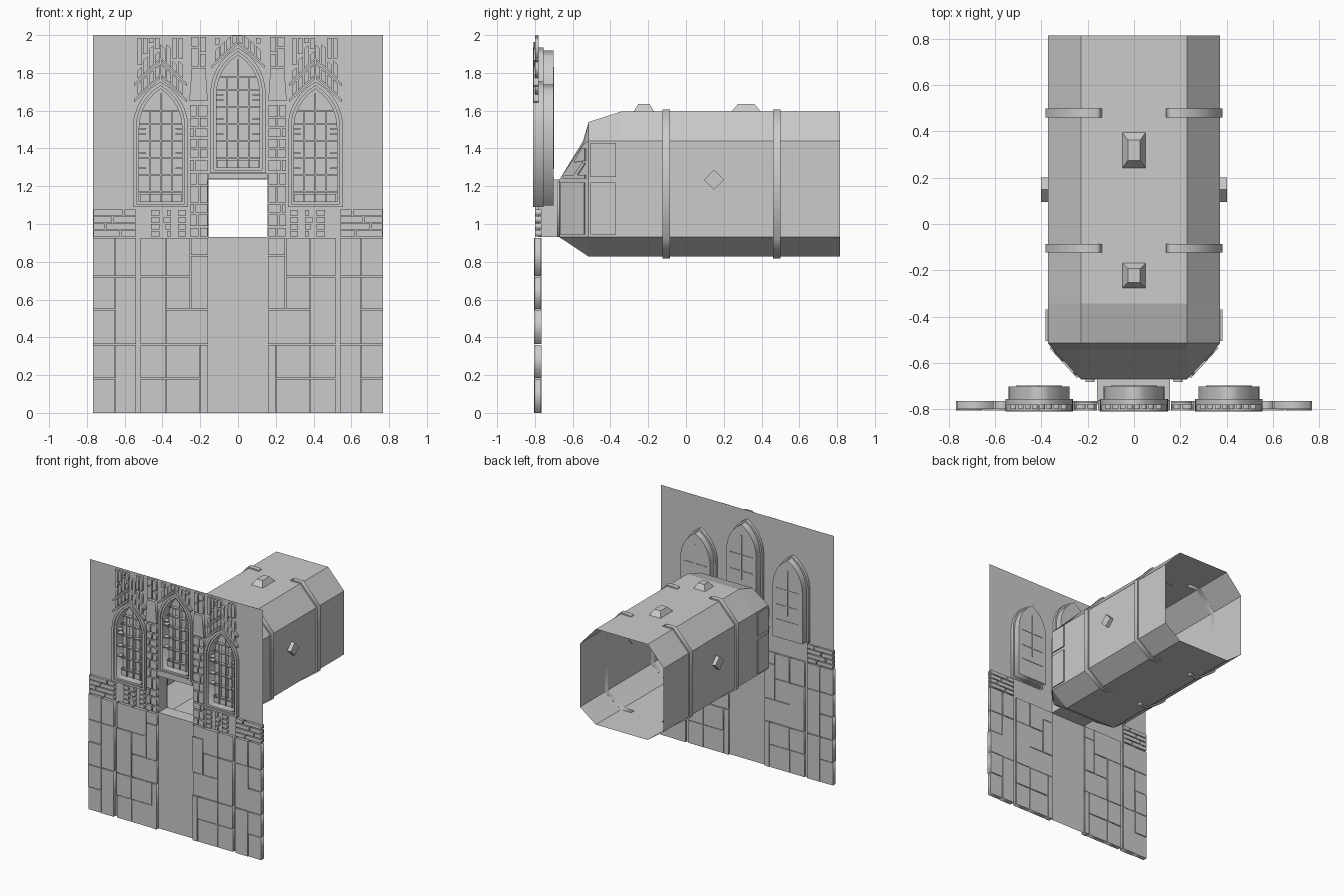
import bpy, bmesh, math, random
from mathutils import Vector

random.seed(4)
cube = bpy.data.objects.get("Cube")
if cube:
    bpy.data.objects.remove(cube)

stone = bpy.data.materials.new("grey stone")
stone.use_nodes = True
stone.diffuse_color = (0.6, 0.6, 0.6, 1)
stone.node_tree.nodes["Principled BSDF"].inputs["Base Color"].default_value = (0.6, 0.6, 0.6, 1)


def plate(name, loops, y0, y1):
    """Closed outlines in x-z, nested ones cut holes, extruded from y0 to y1."""
    cu = bpy.data.curves.new(name, "CURVE")
    cu.dimensions, cu.fill_mode = "2D", "BOTH"
    cu.extrude = abs(y1 - y0) / 2
    for loop in loops:
        sp = cu.splines.new("POLY")
        sp.points.add(len(loop) - 1)
        for p, (x, z) in zip(sp.points, loop):
            p.co = (x, z, 0, 1)
        sp.use_cyclic_u = True
    ob = bpy.data.objects.new(name, cu)
    bpy.context.collection.objects.link(ob)
    ob.location.y = (y0 + y1) / 2
    ob.rotation_euler.x = math.pi / 2
    cu.materials.append(stone)
    bpy.ops.object.select_all(action="DESELECT")
    ob.select_set(True)
    bpy.context.view_layer.objects.active = ob
    bpy.ops.object.convert(target="MESH")
    return bpy.context.object


def finish(name, bm):
    bmesh.ops.remove_doubles(bm, verts=bm.verts, dist=0.0005)
    bmesh.ops.recalc_face_normals(bm, faces=bm.faces)
    me = bpy.data.meshes.new(name)
    bm.to_mesh(me)
    bm.free()
    me.materials.append(stone)
    ob = bpy.data.objects.new(name, me)
    bpy.context.collection.objects.link(ob)


def loft(name, rings, closed=True, caps=False):
    bm = bmesh.new()
    vs = [[bm.verts.new(p) for p in r] for r in rings]
    n = len(vs[0])
    for a, b in zip(vs, vs[1:]):
        for i in range(n if closed else n - 1):
            j = (i + 1) % n
            bm.faces.new((a[i], a[j], b[j], b[i]))
    if caps:
        bm.faces.new(vs[0])
        bm.faces.new(vs[-1])
    finish(name, bm)


def slab(name, pts, normal, depth):
    """Flat panel through a sloping surface, standing proud on both sides."""
    n = Vector(normal).normalized() * depth
    loft(name, [[Vector(p) - n for p in pts], [Vector(p) + n for p in pts]], caps=True)


def rect(x0, x1, z0, z1):
    return [(x0, z0), (x1, z0), (x1, z1), (x0, z1)]


def mirror(loops):
    return [[(-x, z) for x, z in reversed(l)] for l in loops]


# Pointed arch
SPRING, RISE, WIDTH = 0.42, 0.24, 0.143
OFF = (RISE ** 2 - WIDTH ** 2) / (2 * WIDTH)


def half_width(h, w):
    return w if h <= SPRING else math.sqrt(max((OFF + w) ** 2 - (h - SPRING) ** 2, 0)) - OFF


def arch(cx, z0, w, lift=0.0):
    top = math.sqrt((OFF + w) ** 2 - OFF ** 2)
    side = [(half_width(SPRING + top * i / 7, w), SPRING + top * i / 7) for i in range(7)]
    right = [(w, lift)] + side
    pts = right + [(0, SPRING + top)] + [(-x, h) for x, h in reversed(right)]
    return [(cx + x, z0 + h) for x, h in pts]


WINDOWS = {"centre": (0, 1.27), "left": (0.41, 1.09), "right": (-0.41, 1.09)}
WALL = -0.78
DOOR = rect(-0.16, 0.155, 0.93, 1.235)

# Wall sheet with door and window openings
plate("wall", [rect(-0.768, 0.768, 0, 2), DOOR] +
      [arch(cx, z, 0.126, 0.01) for cx, z in WINDOWS.values()], WALL, WALL)

for side, (cx, z) in WINDOWS.items():
    # Stepped frame, deep jamb and pane
    plate(side + "_window_frame", [arch(cx, z, 0.146), arch(cx, z, 0.128, 0.016)], -0.81, -0.755)
    plate(side + "_window_jamb", [arch(cx, z, 0.132, 0.008), arch(cx, z, 0.113, 0.03)], -0.798, -0.71)
    plate(side + "_window_pane", [arch(cx, z, 0.132, 0.008)], -0.715, -0.702)
    # Tracery
    vert = [rect(cx + x - 0.004, cx + x + 0.004, z + 0.03, z + t)
            for x, t in ((-0.058, 0.5), (0, 0.6), (0.058, 0.5))]
    plate(side + "_window_mullions", vert, -0.745, -0.712)
    bars = []
    for h in (0.08, 0.17, 0.26, 0.35, 0.44, 0.51):
        w = half_width(h, 0.113)
        bars.append(rect(cx - w, cx + w, z + h - 0.004, z + h + 0.004))
    plate(side + "_window_transoms", bars, -0.74, -0.712)
    clips = [rect(cx + s * 0.1 - 0.022, cx + s * 0.1 + 0.022, z + h, z + h + 0.008)
             for s in (-1, 1) for h in (0.2, 0.28, 0.38, 0.41)]
    plate(side + "_window_clips", clips, -0.79, -0.75)
    plate(side + "_window_tray", [rect(cx - 0.11, cx + 0.11, z + 0.03, z + 0.07)], -0.735, -0.71)
    plate(side + "_window_back_cross", [rect(cx - 0.004, cx + 0.004, z + 0.2, z + 0.56)], -0.703, -0.698)
    plate(side + "_window_back_bars", [rect(cx - 0.1, cx + 0.1, z + h, z + h + 0.006)
                                       for h in (0.15, 0.27, 0.4)], -0.703, -0.698)

    # Chevron hood mouldings and the vertical stones above them
    def hood(x, rise):
        return min(z + 0.68 + rise - 0.9 * abs(x - cx), 1.998)
    for k, rise in enumerate((0, 0.085)):
        if k and not cx:
            continue
        for s in (-1, 1):
            xs = (cx + s * 0.002, cx + s * 0.14)
            low = [(x, hood(x, rise)) for x in xs]
            high = [(x, hood(x, rise + 0.016)) for x in reversed(xs)]
            plate(side + "_hood_moulding", [low + high], -0.808, WALL)
    stones = []
    for i in range(8):
        a = cx - 0.123 + i * 0.031
        b = a + 0.024
        spans = [(0.022, 0.078)] + ([(0.108, 0.15 + 0.03 * (i % 3))] if cx else [])
        for lo, hi in spans:
            stones.append([(a, hood(a, lo)), (b, hood(b, lo)), (b, hood(b, hi)), (a, hood(a, hi))])
        base = max(hood(a, spans[-1][1]), hood(b, spans[-1][1])) + 0.012
        if base < 1.96:
            stones.append(rect(a, b, base, 1.985))
    stones = [q for q in stones if max(p[1] for p in q) - min(p[1] for p in q) > 0.012
              and q[2][1] > q[1][1] + 0.008 and q[3][1] > q[0][1] + 0.008]
    plate(side + "_hood_stones", stones, -0.8, WALL)

# Door lintel
plate("door_lintel", [rect(-0.155, 0.155, 1.237, 1.268)], -0.805, -0.76)

# Piers of paired stones between the windows
pier = []
z = 0.935
row = 0
while z < 1.64:
    h = random.choice((0.045, 0.06, 0.085))
    split = 0.2 + 0.012 * (row % 3)
    pier += [rect(0.162, split, z, z + h), rect(split + 0.008, 0.255, z, z + h)]
    z += h + 0.01
    row += 1
pier += [rect(0.17, 0.2, 1.835, 1.9), rect(0.17, 0.2, 1.91, 1.99),
         rect(0.21, 0.25, 1.835, 1.93), rect(0.21, 0.25, 1.94, 1.99)]
cap = [[(0.16, z + 0.01), (0.258, z + 0.01), (0.245, 1.825), (0.172, 1.825)]]
# Small stones under the side windows and low courses beside them
apron = [rect(x, x + w, 0.935 + 0.037 * r, 0.964 + 0.037 * r) for r in range(4)
         for x, w in ((0.275, 0.042), (0.355, 0.02 + 0.01 * (r % 3)), (0.415, 0.045))]
courses = []
for r in range(4):
    s = (0.62, 0.7, 0.66, 0.6)[r]
    courses += [rect(0.54, s, 0.935 + 0.037 * r, 0.965 + 0.037 * r),
                rect(s + 0.008, 0.765, 0.935 + 0.037 * r, 0.965 + 0.037 * r)]
# Lower cladding panels: x0, x1, z0, z1
PANELS = [(0.54, 0.65, 0, 0.36), (0.655, 0.768, 0, 0.18), (0.655, 0.768, 0.185, 0.36),
          (0.54, 0.65, 0.365, 0.72), (0.655, 0.768, 0.365, 0.545), (0.655, 0.768, 0.55, 0.72),
          (0.54, 0.65, 0.725, 0.925), (0.655, 0.768, 0.725, 0.925),
          (0.16, 0.2, 0, 0.36), (0.205, 0.38, 0, 0.18), (0.205, 0.38, 0.185, 0.36),
          (0.385, 0.515, 0, 0.18), (0.385, 0.515, 0.185, 0.36),
          (0.16, 0.38, 0.365, 0.545), (0.16, 0.25, 0.55, 0.83), (0.255, 0.38, 0.55, 0.72),
          (0.385, 0.515, 0.365, 0.72), (0.16, 0.25, 0.835, 0.925),
          (0.255, 0.38, 0.725, 0.925), (0.385, 0.515, 0.725, 0.925)]
cladding = [rect(*p) for p in PANELS]
for side, flip in (("left", False), ("right", True)):
    for name, loops, y0, y1 in (("pier_stones", pier, -0.8, WALL), ("pier_cap", cap, -0.806, WALL),
                                ("apron_stones", apron, -0.798, WALL),
                                ("wall_courses", courses, -0.8, -0.765),
                                ("lower_cladding", cladding[::2], -0.806, -0.765),
                                ("lower_cladding_inset", cladding[1::2], -0.802, -0.768)):
        plate(side + "_" + name, mirror(loops) if flip else loops, y0, y1)


# Eight-sided tunnel with a tapered nose
def ring(y, side, low, floor, shoulder, top):
    half = [(0.23, low), (side, floor), (side, shoulder), (0.23, top)]
    return [(x, y, z) for x, z in half] + [(-x, y, z) for x, z in reversed(half)]


loft("tunnel", [ring(-0.67, 0.23, 0.93, 0.93, 1.235, 1.235), ring(-0.545, 0.347, 0.847, 0.93, 1.42, 1.44),
                ring(-0.515, 0.372, 0.827, 0.93, 1.44, 1.54), ring(-0.344, 0.372, 0.827, 0.93, 1.44, 1.595),
                ring(0.815, 0.372, 0.827, 0.93, 1.44, 1.595)])
loft("door_passage", [[(x, y, z) for x, z in DOOR] for y in (WALL, -0.67)])

rib = [(0.135, 1.593), (0.16, 1.606), (0.236, 1.606), (0.382, 1.447), (0.382, 0.924), (0.236, 0.818),
       (0.16, 0.818), (0.135, 0.828), (0.23, 0.828), (0.371, 0.93), (0.371, 1.44), (0.23, 1.594)]
for y in (-0.105, 0.48):
    plate("tunnel_ribs", [rib] + mirror([rib]), y - 0.019, y + 0.019)

for s, side in ((1, "left"), (-1, "right")):
    plate(side + "_nose_jamb", [rect(s * 0.157, s * 0.23, 0.93, 1.235)], -0.671, -0.669)
    plate(side + "_nose_post", [rect(s * 0.17, s * 0.21, 0.935, 1.225)], -0.682, -0.66)
    # Panels and struts on the nose cheek
    def cheek(y, z):
        return (s * (0.372 + (y + 0.515) * 0.916), y, z)
    shapes = {"cheek_panel": [(-0.66, 0.945), (-0.535, 0.945), (-0.535, 1.22), (-0.66, 1.22)],
              "cheek_strut": [(-0.65, 1.24), (-0.53, 1.24), (-0.53, 1.26), (-0.64, 1.26)],
              "cheek_brace": [(-0.59, 1.26), (-0.57, 1.26), (-0.53, 1.32), (-0.545, 1.325)],
              "cheek_plate": [(-0.59, 1.325), (-0.53, 1.335), (-0.53, 1.4), (-0.548, 1.4)]}
    for name, pts in shapes.items():
        slab(side + "_" + name, [cheek(y, z) for y, z in pts], (s, -0.916, 0), 0.009)
    # Side panels and diamond boss
    for z0, z1 in ((0.945, 1.22), (1.25, 1.43)):
        pts = [(s * 0.372, y, z) for y, z in rect(-0.505, -0.37, z0, z1)]
        slab(side + "_side_panel", pts, (1, 0, 0), 0.01)
    boss = [(s * 0.386, 0.148 + a, 1.235 + b) for a, b in ((0.053, 0), (0, 0.053), (-0.053, 0), (0, -0.053))]
    slab(side + "_diamond_boss", boss, (1, 0, 0), 0.016)

# Roof vents
for y0, y1, inset in ((-0.28, -0.165, 0.028), (0.237, 0.4, 0.038)):
    loft("roof_vent", [[(x, y, z) for x, y in rect(-0.053 + i, 0.053 - i, y0 + j, y1 - j)]
                       for i, j, z in ((0, 0, 1.59), (0.026, inset, 1.636))], caps=True)
